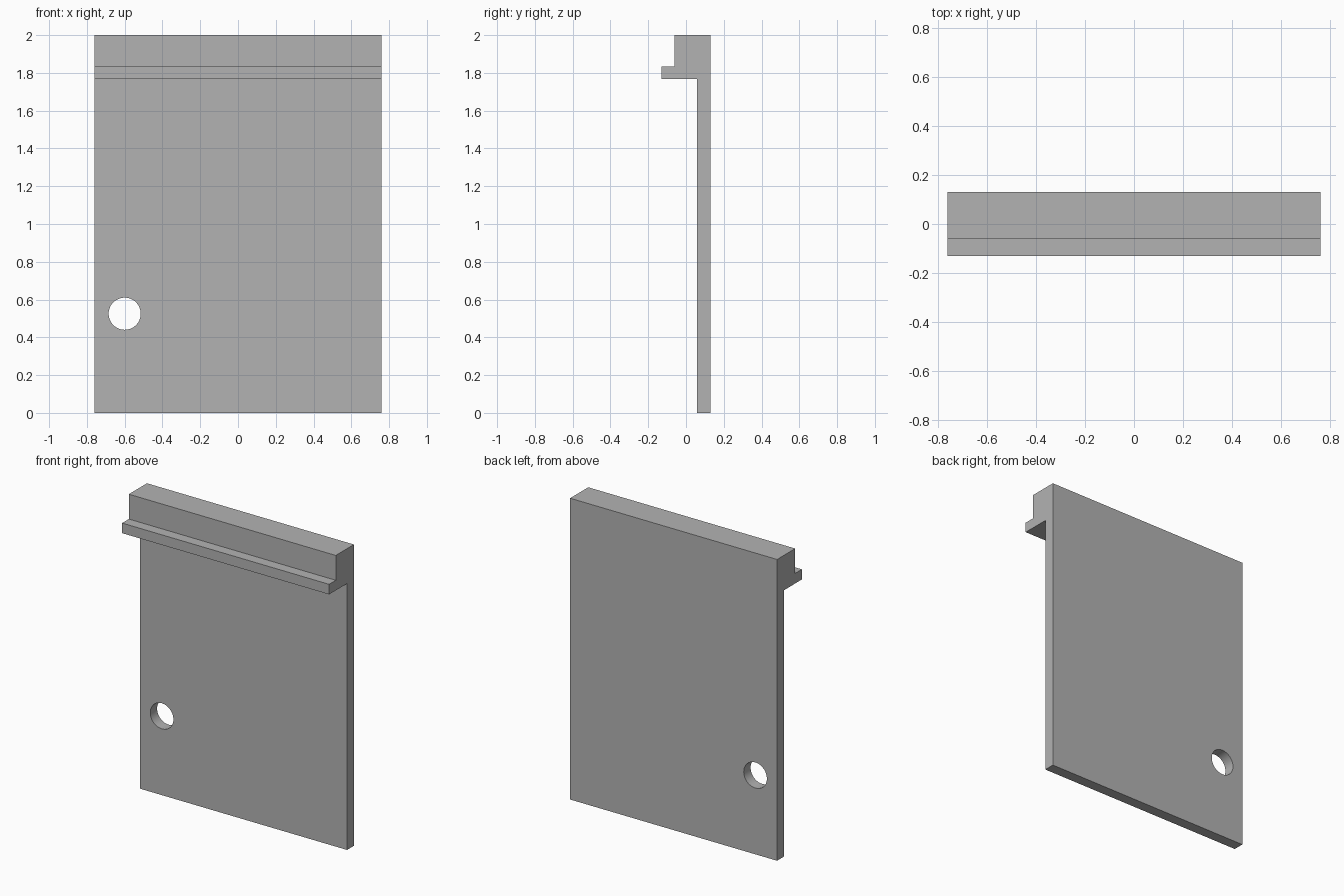
import bpy, bmesh, math

if "Cube" in bpy.data.objects:
    bpy.data.objects.remove(bpy.data.objects["Cube"], do_unlink=True)

HALF_WIDTH = 0.76

grey = bpy.data.materials.new("plain grey")
grey.use_nodes = True
colour = (0.45, 0.45, 0.45, 1)
grey.diffuse_color = colour
grey.node_tree.nodes["Principled BSDF"].inputs["Base Color"].default_value = colour

# Side profile (y, z): thin panel with a stepped lip along the top front edge
profile = [(0.13, 0), (0.13, 2), (-0.06, 2), (-0.06, 1.835),
           (-0.13, 1.835), (-0.13, 1.768), (0.058, 1.768), (0.058, 0)]

# Extrude the profile across the full width
bm = bmesh.new()
face = bm.faces.new([bm.verts.new((-HALF_WIDTH, y, z)) for y, z in profile])
extruded = bmesh.ops.extrude_face_region(bm, geom=[face])["geom"]
bmesh.ops.translate(bm, vec=(2 * HALF_WIDTH, 0, 0),
                    verts=[v for v in extruded if isinstance(v, bmesh.types.BMVert)])
bmesh.ops.recalc_face_normals(bm, faces=bm.faces)
mesh = bpy.data.meshes.new("lipped_panel")
bm.to_mesh(mesh)
bm.free()
mesh.materials.append(grey)
panel = bpy.data.objects.new("lipped_panel", mesh)
bpy.context.collection.objects.link(panel)

# Round hole near the lower right corner
bpy.ops.mesh.primitive_cylinder_add(vertices=64, radius=0.085, depth=0.4,
                                    location=(-0.6, 0.1, 0.525),
                                    rotation=(math.pi / 2, 0, 0))
cutter = bpy.context.object
cutter.name = "hole_cutter"
cutter.hide_render = True
cutter.data.materials.append(grey)

hole = panel.modifiers.new("hole", 'BOOLEAN')
hole.operation = 'DIFFERENCE'
hole.solver = 'EXACT'
hole.object = cutter

bpy.ops.object.select_all(action='DESELECT')
panel.select_set(True)
bpy.context.view_layer.objects.active = panel
bpy.ops.object.modifier_apply(modifier=hole.name)
bpy.data.objects.remove(cutter, do_unlink=True)
bpy.ops.object.shade_smooth_by_angle(angle=math.radians(30))
